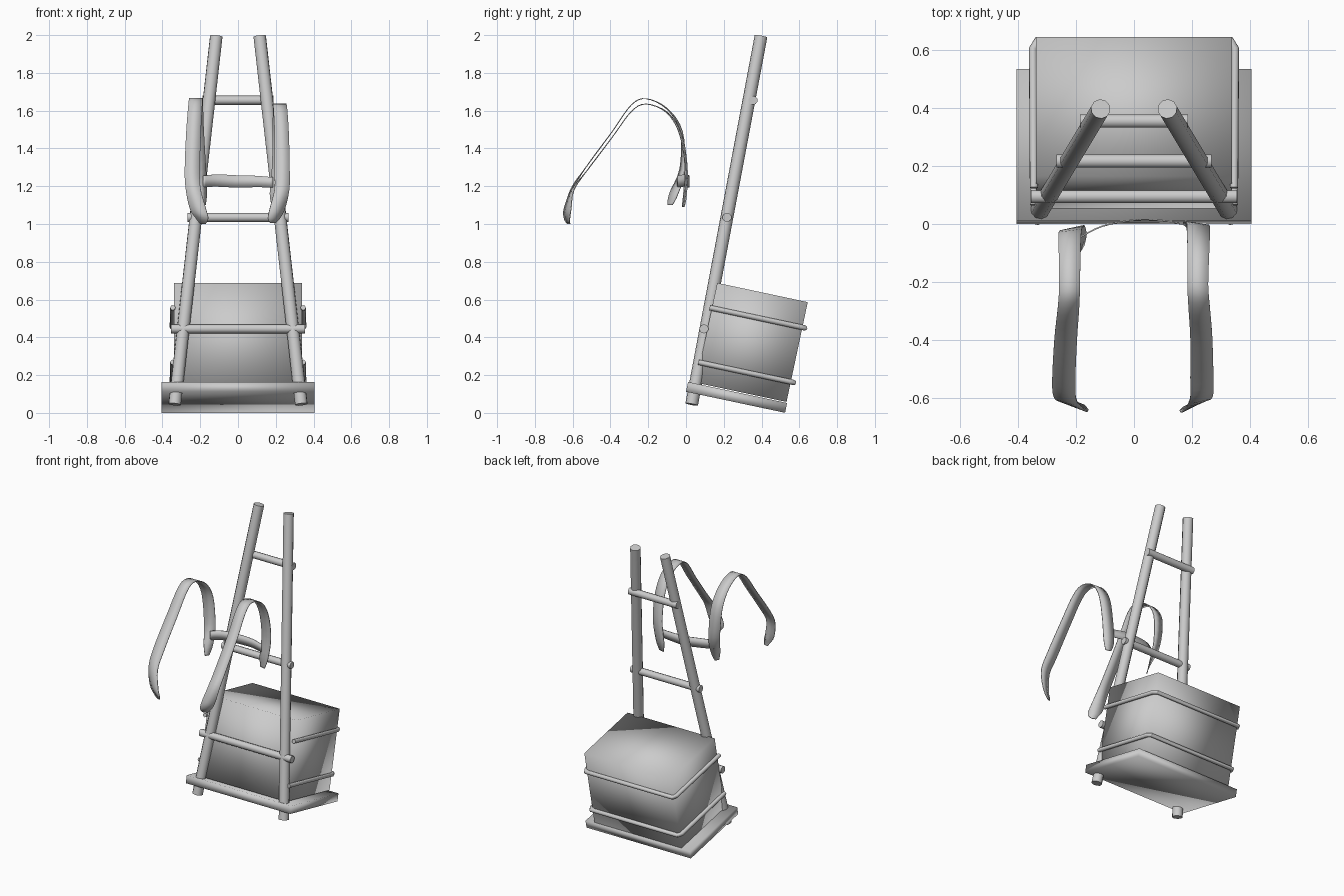
import bpy, bmesh, math
from mathutils import Vector, Matrix

if "Cube" in bpy.data.objects:
    bpy.data.objects.remove(bpy.data.objects["Cube"])

grey = bpy.data.materials.new("plain grey")
grey.diffuse_color = (0.6, 0.6, 0.6, 1)
grey.use_nodes = True
grey.node_tree.nodes["Principled BSDF"].inputs["Base Color"].default_value = grey.diffuse_color
TILT = math.radians(-12)


def finish(name, bm, sharp_angle=None):
    bmesh.ops.recalc_face_normals(bm, faces=bm.faces)
    me = bpy.data.meshes.new(name)
    bm.to_mesh(me)
    bm.free()
    me.materials.append(grey)
    ob = bpy.data.objects.new(name, me)
    bpy.context.collection.objects.link(ob)
    bpy.ops.object.select_all(action='DESELECT')
    bpy.context.view_layer.objects.active = ob
    ob.select_set(True)
    if sharp_angle:
        bpy.ops.object.shade_smooth_by_angle(angle=math.radians(sharp_angle))
    else:
        bpy.ops.object.shade_smooth()
    return ob


def rod(name, a, b, r, sides=10):
    a, b = Vector(a), Vector(b)
    bm = bmesh.new()
    rot = (b - a).to_track_quat('Z', 'Y').to_matrix().to_4x4()
    bmesh.ops.create_cone(bm, cap_ends=True, segments=sides, radius1=r, radius2=r,
                          depth=(b - a).length, matrix=Matrix.Translation((a + b) / 2) @ rot)
    return finish(name, bm, 50)


def tilted_box(name, front_bottom, width, depth, height):
    """Softly shaded block leaning back, placed by its lower front edge (y, z)."""
    bm = bmesh.new()
    bmesh.ops.create_cube(bm, size=1)
    for v in bm.verts:
        v.co = Vector((v.co.x * width, (v.co.y + 0.5) * depth, (v.co.z + 0.5) * height))
    bm.transform(Matrix.Translation((0, *front_bottom)) @ Matrix.Rotation(TILT, 4, 'X'))
    return finish(name, bm)


def tube(name, points, r, sides=8):
    """Bent cord with mitred corners, lying in one plane containing x."""
    pts = [Vector(p) for p in points]
    plane = Vector((0, -math.sin(TILT), math.cos(TILT)))
    bm = bmesh.new()
    rings = []
    for i, p in enumerate(pts):
        d0 = (p - pts[max(i - 1, 0)]).normalized()
        d1 = (pts[min(i + 1, len(pts) - 1)] - p).normalized()
        t = (d0 + d1).normalized()
        side = t.cross(plane).normalized()
        stretch = 1 / max(0.5, t.dot(d1 if d1.length else d0))
        rings.append([bm.verts.new(p + r * (math.cos(k * math.tau / sides) * side * stretch
                                            + math.sin(k * math.tau / sides) * plane))
                      for k in range(sides)])
    for q, s in zip(rings, rings[1:]):
        for k in range(sides):
            n = (k + 1) % sides
            bm.faces.new((q[k], q[n], s[n], s[k]))
    bm.faces.new(rings[0])
    bm.faces.new(rings[-1])
    return finish(name, bm, 50)


def spline(rows, steps=4):
    """Catmull-Rom through rows of numbers."""
    out = []
    for i in range(len(rows) - 1):
        p0, p1, p2, p3 = (rows[min(max(i + k, 0), len(rows) - 1)] for k in (-1, 0, 1, 2))
        for s in range(steps):
            t = s / steps
            out.append([0.5 * (2 * b + (c - a) * t + (2 * a - 5 * b + 4 * c - d) * t * t
                               + (3 * b - a - 3 * c + d) * t ** 3)
                        for a, b, c, d in zip(p0, p1, p2, p3)])
    return out + [list(rows[-1])]


def ribbon(name, rows, upright=False):
    """Cloth strip; each row is x, y, z, width, twist in degrees."""
    bm = bmesh.new()
    prev = None
    for x, y, z, w, twist in spline(rows):
        a = math.radians(twist)
        d = Vector((0, 0, 1)) if upright else Vector((math.cos(a), math.sin(a), 0))
        c = Vector((x, y, z))
        cur = [bm.verts.new(c - d * w / 2), bm.verts.new(c + d * w / 2)]
        if prev:
            bm.faces.new((prev[0], prev[1], cur[1], cur[0]))
        prev = cur
    ob = finish(name, bm, 60)
    mod = ob.modifiers.new("cloth thickness", 'SOLIDIFY')
    mod.thickness, mod.offset = 0.005, 0
    return ob


# leaning side poles
for side, s in (("left", -1), ("right", 1)):
    rod(side + "_pole", (s * 0.335, 0.03, 0.045), (s * 0.115, 0.397, 1.994), 0.034)

# crossbars
for name, hx, y, z in (("lower", 0.355, 0.095, 0.445), ("middle", 0.268, 0.217, 1.035),
                       ("upper", 0.187, 0.355, 1.655)):
    rod(name + "_crossbar", (-hx, y, z), (hx, y, z), 0.024)

# base board and load
tilted_box("base_board", (0.0, 0.112), 0.81, 0.536, 0.053)
tilted_box("load_box", (0.053, 0.160), 0.676, 0.49, 0.54)

# cords around the sides and back of the load
for name, y, z in (("upper_cord", 0.125, 0.557), ("lower_cord", 0.066, 0.268)):
    def at(x, d):
        return (x, y + d * math.cos(TILT), z + d * math.sin(TILT))
    tube(name, [at(-0.345, 0), at(-0.348, 0.49), at(-0.333, 0.515),
                at(0.333, 0.515), at(0.348, 0.49), at(0.345, 0)], 0.014)

# shoulder straps
ribbon("right_strap", [
    (0.20, -0.015, 1.09, 0.04, -15), (0.205, -0.005, 1.16, 0.075, -12),
    (0.22, 0.0, 1.31, 0.08, -8), (0.222, -0.03, 1.48, 0.08, -8),
    (0.222, -0.10, 1.59, 0.075, -4), (0.220, -0.21, 1.635, 0.072, 0),
    (0.225, -0.29, 1.595, 0.074, 0), (0.232, -0.39, 1.46, 0.076, 0),
    (0.234, -0.53, 1.275, 0.08, 0), (0.232, -0.60, 1.18, 0.08, 10),
    (0.208, -0.627, 1.08, 0.088, 25), (0.19, -0.63, 1.03, 0.07, 25),
    (0.185, -0.625, 1.005, 0.03, 25)])
ribbon("left_strap", [
    (-0.18, -0.085, 1.10, 0.03, 60), (-0.185, -0.065, 1.16, 0.06, 50),
    (-0.205, -0.02, 1.29, 0.075, 20), (-0.22, -0.025, 1.49, 0.08, 8),
    (-0.222, -0.10, 1.61, 0.075, 4), (-0.222, -0.21, 1.663, 0.072, 0),
    (-0.226, -0.29, 1.63, 0.074, 0), (-0.235, -0.39, 1.49, 0.078, 0),
    (-0.242, -0.53, 1.30, 0.08, 0), (-0.238, -0.60, 1.19, 0.08, -10),
    (-0.212, -0.627, 1.08, 0.09, -20), (-0.19, -0.63, 1.03, 0.07, -22),
    (-0.185, -0.62, 1.0, 0.03, -22)])

# band joining the straps behind the shoulders
ribbon("strap_band", [
    (-0.185, -0.045, 1.225, 0.06, 0), (-0.11, -0.008, 1.23, 0.065, 0),
    (0.0, 0.014, 1.225, 0.065, 0), (0.1, 0.012, 1.225, 0.06, 0),
    (0.185, -0.005, 1.22, 0.055, 0)], upright=True)
